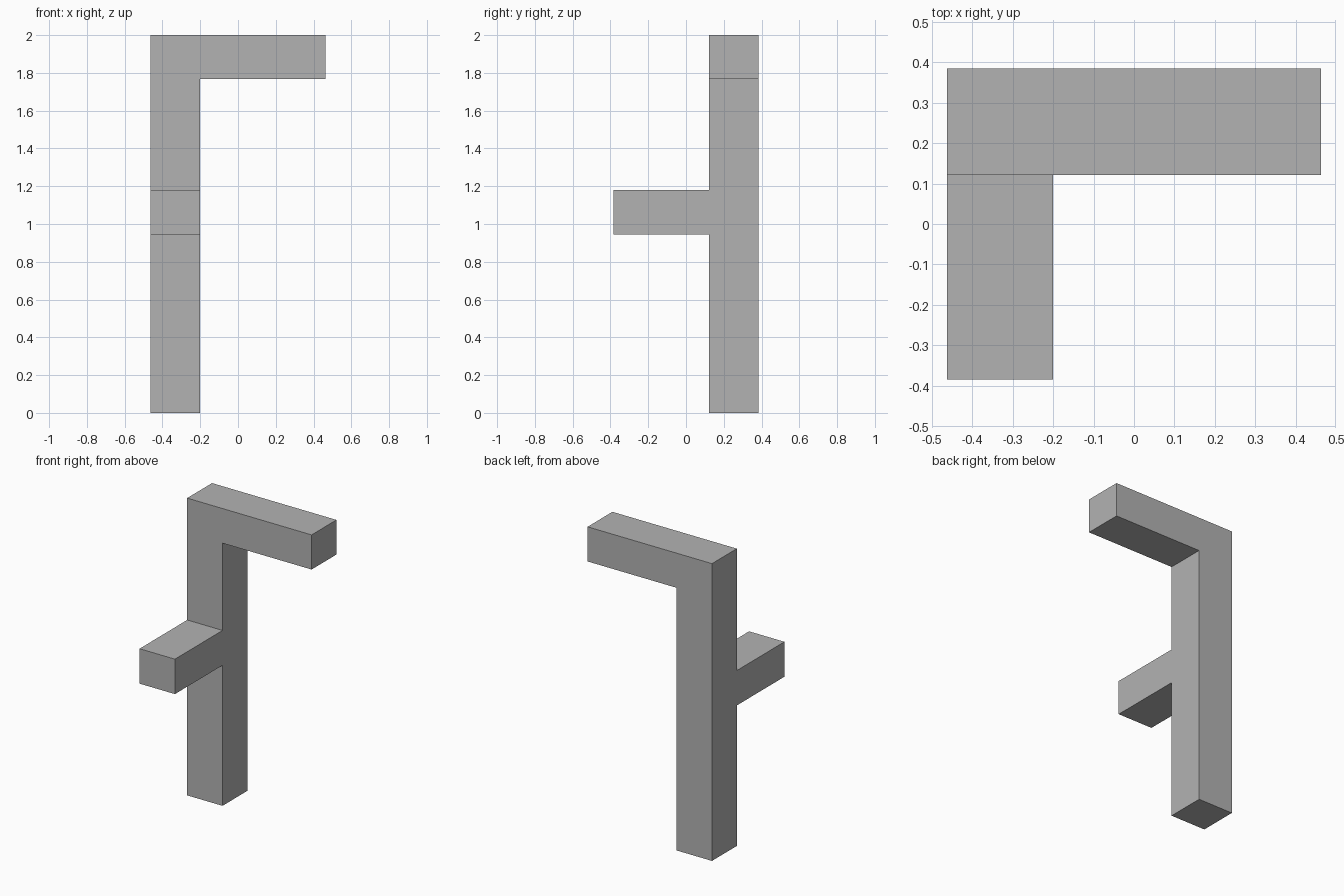
import bpy
import bmesh
from mathutils import Vector

default_cube = bpy.data.objects.get("Cube")
if default_cube:
    bpy.data.objects.remove(default_cube, do_unlink=True)

# Plain grey material
GREY = (0.45, 0.45, 0.45, 1.0)
grey = bpy.data.materials.new("plain_grey")
grey.use_nodes = True
grey.diffuse_color = GREY
grey.node_tree.nodes["Principled BSDF"].inputs["Base Color"].default_value = GREY

# Post footprint, and the heights where the arms begin and end
LEFT, RIGHT, FRONT, BACK = -0.463, -0.2, 0.121, 0.385
LEVELS = [0.945, 1.18, 1.767, 2.0]

bm = bmesh.new()


def extrude(face, offset):
    """Pull one face out by an offset and return the moved face."""
    cap = bmesh.ops.extrude_discrete_faces(bm, faces=[face])["faces"][0]
    bmesh.ops.translate(bm, verts=list(cap.verts), vec=offset)
    return cap


def side_face(direction, low, high):
    """Find the post face looking one way between two heights."""
    bm.normal_update()
    middle = (low + high) / 2
    return next(f for f in bm.faces if f.normal.dot(direction) > 0.9
                and abs(f.calc_center_median().z - middle) < 0.01)


# Upright post, grown from its footprint in segments, then closed below
corners = [(LEFT, FRONT), (RIGHT, FRONT), (RIGHT, BACK), (LEFT, BACK)]
base = [bm.verts.new((x, y, 0)) for x, y in corners]
top = bm.faces.new(base)
height = 0
for level in LEVELS:
    top = extrude(top, Vector((0, 0, level - height)))
    height = level
bm.faces.new(base[::-1])
bmesh.ops.recalc_face_normals(bm, faces=list(bm.faces))

# Top arm towards the left, middle arm towards the front
arms = [(Vector((1, 0, 0)), 0.663, LEVELS[2], LEVELS[3]),
        (Vector((0, -1, 0)), 0.506, LEVELS[0], LEVELS[1])]
for direction, length, low, high in arms:
    extrude(side_face(direction, low, high), direction * length)

# Merge flat neighbouring faces so only the true edges remain
bmesh.ops.recalc_face_normals(bm, faces=list(bm.faces))
bmesh.ops.dissolve_limit(bm, angle_limit=0.01,
                         verts=list(bm.verts), edges=list(bm.edges))

mesh = bpy.data.meshes.new("post_with_arms")
bm.to_mesh(mesh)
bm.free()
mesh.materials.append(grey)
post = bpy.data.objects.new("post_with_arms", mesh)
bpy.context.collection.objects.link(post)
